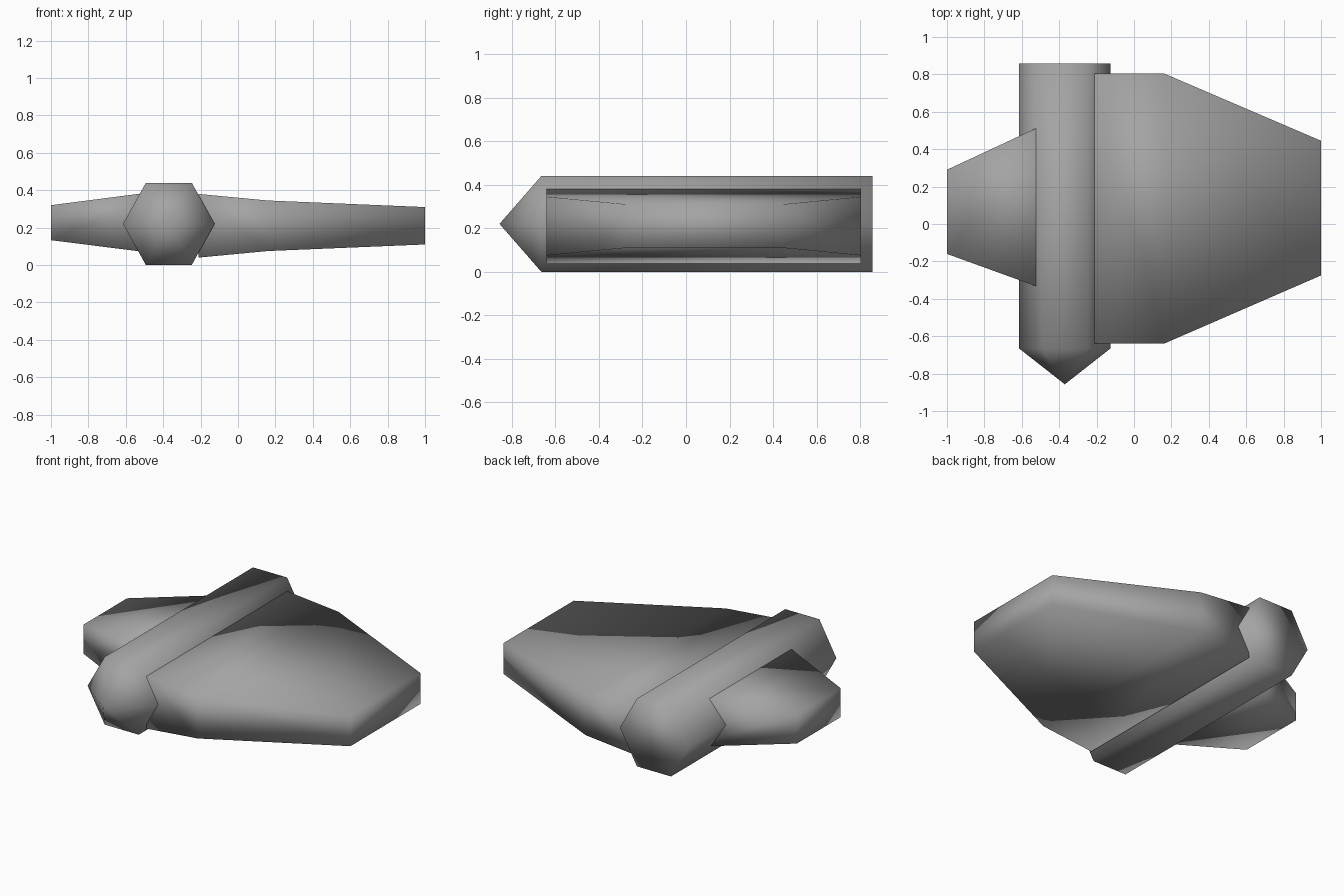
import bpy
import bmesh
import math

cube = bpy.data.objects.get("Cube")
if cube:
    bpy.data.objects.remove(cube, do_unlink=True)

grey = bpy.data.materials.new("mid_grey")
grey.use_nodes = True
colour = (0.37, 0.37, 0.37, 1)
grey.diffuse_color = colour
grey.node_tree.nodes["Principled BSDF"].inputs["Base Color"].default_value = colour


def loft(name, rings, tip=None):
    """Bridge matching rings; close the start with a tip point or a cap."""
    bm = bmesh.new()
    loops = [[bm.verts.new(p) for p in ring] for ring in rings]
    n = len(loops[0])
    for a, b in zip(loops, loops[1:]):
        for i in range(n):
            j = (i + 1) % n
            bm.faces.new((a[i], a[j], b[j], b[i]))
    if tip:
        apex = bm.verts.new(tip)
        for i in range(n):
            bm.faces.new((apex, loops[0][(i + 1) % n], loops[0][i]))
    else:
        bm.faces.new(loops[0])
    bm.faces.new(loops[-1])
    bmesh.ops.recalc_face_normals(bm, faces=bm.faces)
    mesh = bpy.data.meshes.new(name)
    bm.to_mesh(mesh)
    bm.free()
    mesh.shade_smooth()
    mesh.materials.append(grey)
    obj = bpy.data.objects.new(name, mesh)
    bpy.context.collection.objects.link(obj)
    return obj


def section(x, y0, y1, z0, z1):
    """Rectangular wing cross-section at a given span position."""
    return [(x, y0, z0), (x, y1, z0), (x, y1, z1), (x, y0, z1)]


def hexagon(y, cx=-0.37, cz=0.22, rx=0.245, rz=0.254):
    return [(cx + rx * math.cos(k * math.pi / 3), y,
             cz + rz * math.sin(k * math.pi / 3)) for k in range(6)]


# Six-sided body with a pointed nose
loft("body", [hexagon(-0.665), hexagon(0.857)], tip=(-0.37, -0.857, 0.22))

# Large tapered wing
loft("large_wing", [
    section(-0.21, -0.64, 0.805, 0.04, 0.38),
    section(0.16, -0.64, 0.805, 0.075, 0.345),
    section(1.0, -0.275, 0.445, 0.11, 0.31),
])

# Small tapered fin, its root buried in the body
loft("small_fin", [
    section(-0.42, -0.37, 0.56, 0.06, 0.395),
    section(-1.0, -0.16, 0.29, 0.133, 0.32),
])
